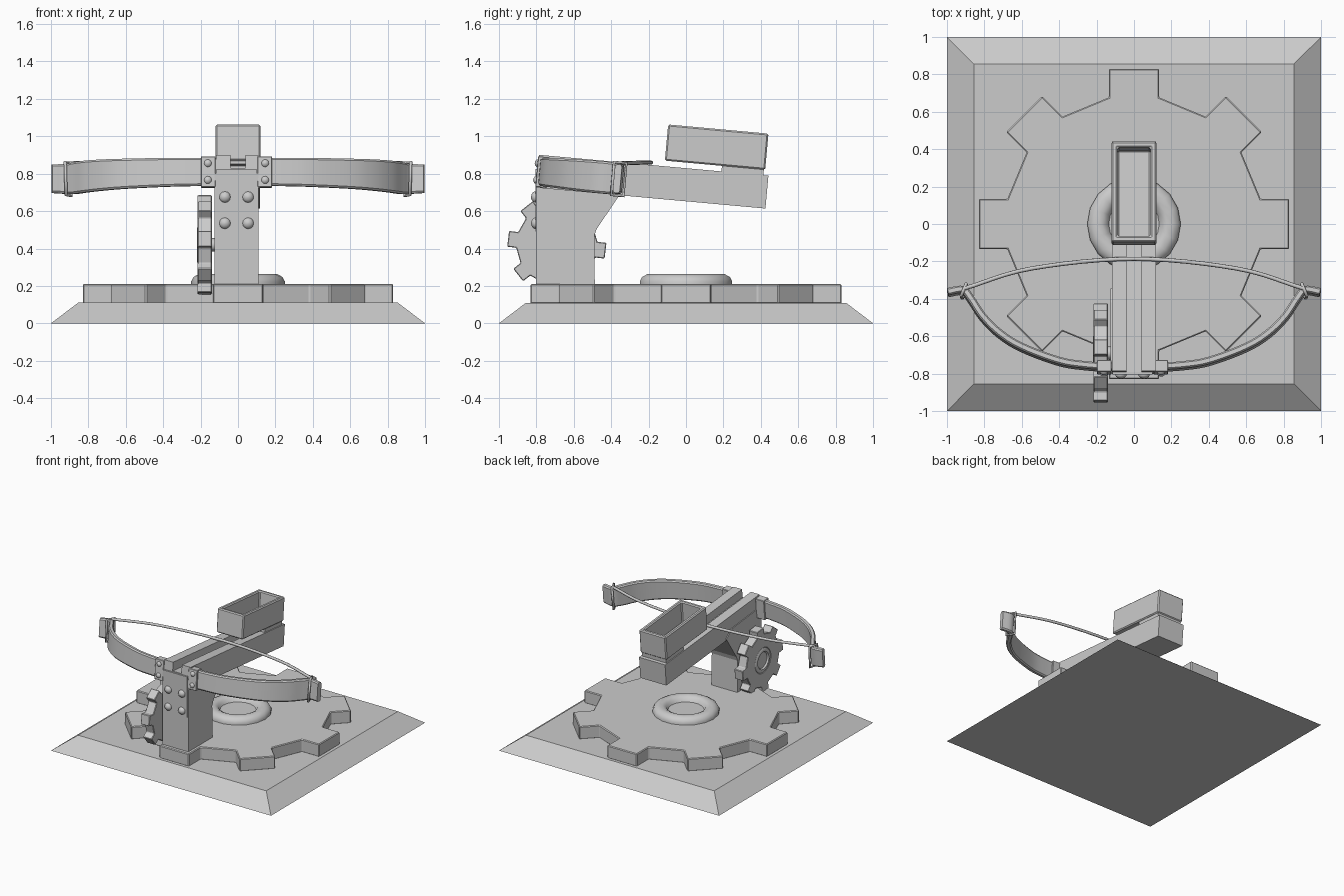
import bpy, bmesh
from math import sin, cos, pi, radians
from mathutils import Matrix, Vector

if "Cube" in bpy.data.objects:
    bpy.data.objects.remove(bpy.data.objects["Cube"])

# Tilted frame shared by the stock, bow and magazine
TILT = Matrix.Translation((0, -0.785, 0.81)) @ Matrix.Rotation(radians(-5.2), 4, 'X')
ID = Matrix()


def finish(ob, bevel=0, smooth=None):
    bpy.context.collection.objects.link(ob)
    if bevel:
        m = ob.modifiers.new("edge", 'BEVEL')
        m.width, m.segments, m.limit_method = bevel, 1, 'ANGLE'
    if smooth:
        bpy.ops.object.select_all(action='DESELECT')
        bpy.context.view_layer.objects.active = ob
        ob.select_set(True)
        bpy.ops.object.shade_smooth_by_angle(angle=radians(smooth))
    return ob


def loft(name, rings, mat=ID, bevel=0, smooth=None):
    """Bridge successive closed rings of points and cap both ends."""
    bm = bmesh.new()
    vs = [[bm.verts.new(mat @ Vector(p)) for p in r] for r in rings]
    n = len(vs[0])
    for a, b in zip(vs, vs[1:]):
        for i in range(n):
            j = (i + 1) % n
            bm.faces.new((a[i], a[j], b[j], b[i]))
    bm.faces.new(vs[0][::-1])
    bm.faces.new(vs[-1])
    bmesh.ops.recalc_face_normals(bm, faces=bm.faces)
    me = bpy.data.meshes.new(name)
    bm.to_mesh(me)
    bm.free()
    return finish(bpy.data.objects.new(name, me), bevel, smooth)


def rect(x0, x1, y0, y1, z):
    return [(x0, y0, z), (x1, y0, z), (x1, y1, z), (x0, y1, z)]


def box(name, x0, x1, y0, y1, z0, z1, mat=ID, bevel=0):
    return loft(name, [rect(x0, x1, y0, y1, z0), rect(x0, x1, y0, y1, z1)], mat, bevel)


def circle(r, z, n):
    return [(r * cos(2 * pi * i / n), r * sin(2 * pi * i / n), z) for i in range(n)]


def lathe(name, profile, n, mat=ID, smooth=40):
    return loft(name, [circle(r, z, n) for r, z in profile], mat, 0, smooth)


def gear(name, root, tip, h, mat=ID, recess=None, bevel=0.006):
    """Eight block teeth on alternate faces of a 16-sided disc."""
    a = pi / 16 * 2
    half, flat = root * sin(a / 2 * 1), root * cos(a / 2 * 1)
    half, flat = root * sin(radians(11.25)), root * cos(radians(11.25))
    outline, inner = [], []
    for k in range(8):
        t = k * pi / 4
        for x, y in ((flat, -half), (tip, -half), (tip, half), (flat, half)):
            outline.append((x * cos(t) - y * sin(t), x * sin(t) + y * cos(t)))
        for d in (-16.875, -5.625, 5.625, 16.875):
            inner.append((cos(t + radians(d)), sin(t + radians(d))))
    rings = [[(x, y, z) for x, y in outline] for z in (0, h)]
    if recess:
        r, depth = recess
        rings += [[(x * r, y * r, z) for x, y in inner] for z in (h, h - depth)]
    return loft(name, rings, mat, bevel)


def catmull(pts, steps=5):
    P = [Vector(p) for p in pts]
    P = [2 * P[0] - P[1]] + P + [2 * P[-1] - P[-2]]
    out = []
    for i in range(1, len(P) - 2):
        a, b, c, d = P[i - 1:i + 3]
        for s in range(steps):
            t = s / steps
            out.append(0.5 * (2 * b + (c - a) * t + (2 * a - 5 * b + 4 * c - d) * t * t
                              + (3 * b - a - 3 * c + d) * t ** 3))
    return out + [P[-2]]


def cord(name, pts, r, mat, cyclic=False):
    cu = bpy.data.curves.new(name, 'CURVE')
    cu.dimensions, cu.bevel_depth, cu.bevel_resolution = '3D', r, 2
    cu.use_fill_caps = True
    sp = cu.splines.new('POLY')
    sp.points.add(len(pts) - 1)
    for q, p in zip(sp.points, pts):
        q.co = (*(mat @ Vector(p)), 1)
    sp.use_cyclic_u = cyclic
    return finish(bpy.data.objects.new(name, cu))


def bolt(name, x, y, z, r, mat=ID):
    m = mat @ Matrix.Translation((x, y, z)) @ Matrix.Rotation(pi / 2, 4, 'X')
    lathe(name, [(r, -0.005), (r, 0.004), (r * 0.85, r * 0.4), (r * 0.5, r * 0.65), (r * 0.1, r * 0.75)], 12, m, 60)


# Base slab, toothed turntable and centre hub
loft("base", [rect(-1, 1, -1, 1, 0), rect(-0.855, 0.855, -0.855, 0.855, 0.11)])
gear("turntable", 0.69, 0.83, 0.105, Matrix.Translation((0, 0, 0.105)))
lathe("hub", [(0.25, 0.2), (0.25, 0.225), (0.238, 0.248), (0.21, 0.263), (0.175, 0.263),
              (0.15, 0.25), (0.135, 0.222)], 18)

# Post with flared back, front plate and bolts
CX = -0.008
side = [(-0.8, 0.2), (-0.8, 0.8), (-0.42, 0.76), (-0.345, 0.7), (-0.477, 0.505), (-0.49, 0.47), (-0.487, 0.2)]
loft("post", [[(x, y, z) for y, z in side] for x in (CX - 0.117, CX + 0.117)])
box("front_plate", CX - 0.108, CX + 0.108, -0.805, -0.78, 0.49, 0.825)
for sx in (-0.062, 0.062):
    for z in (0.535, 0.675):
        bolt("plate_bolt", CX + sx, -0.805, z, 0.03)

# Side gear and its axle
G = Matrix.Translation((-0.14, -0.69, 0.42)) @ Matrix.Rotation(-pi / 2, 4, 'Y')
gear("side_gear", 0.217, 0.262, 0.076, G @ Matrix.Rotation(radians(7), 4, 'Z'), (0.1, 0.012), 0.004)
lathe("side_gear_hub", [(0.1, 0.06), (0.1, 0.074), (0.09, 0.08), (0.072, 0.08), (0.064, 0.068)], 18, G)
lathe("axle", [(0.035, -0.04), (0.035, 0.01)], 12, G)

# Grooved stock
u = [(-0.118, -0.086), (0.118, -0.086), (0.118, 0.09), (0.04, 0.09), (0.04, 0.02),
     (-0.04, 0.02), (-0.04, 0.09), (-0.118, 0.09)]
loft("stock", [[(x, y, z) for x, z in u] for y in (-0.008, 0.97)], TILT)
box("stock_rear", -0.118, 0.118, 0.97, 1.222, -0.086, 0.09, TILT)

# Open magazine on its spacer
box("magazine_spacer", -0.11, 0.11, 0.97, 1.195, 0.08, 0.13, TILT)
loft("magazine", [rect(-0.12, 0.12, 0.664, 1.202, 0.12), rect(-0.12, 0.12, 0.664, 1.202, 0.314),
                  rect(-0.088, 0.088, 0.695, 1.17, 0.314), rect(-0.088, 0.088, 0.695, 1.17, 0.135)],
     TILT, 0.008)

# Bow limbs, brackets and string loops, mirrored; path is x, y, half height
path = catmull([(0.11, 0.018, 0.074), (0.25, 0.026, 0.075), (0.4, 0.05, 0.077), (0.6, 0.125, 0.08),
                (0.72, 0.2, 0.083), (0.81, 0.29, 0.085), (0.87, 0.38, 0.085), (0.915, 0.43, 0.08),
                (0.995, 0.42, 0.076)])
for s, tag in ((-1, "left"), (1, "right")):
    rings = []
    for i, p in enumerate(path):
        d = path[min(i + 1, len(path) - 1)] - path[max(i - 1, 0)]
        n = Vector((-d.y, d.x)).normalized()
        h, t = p.z, 0.019
        sec = [(-t, h - 0.01), (-t + 0.008, h), (t - 0.008, h), (t, h - 0.01),
               (t, 0.01 - h), (t - 0.008, -h), (-t + 0.008, -h), (-t, 0.01 - h)]
        rings.append([(s * (p.x + n.x * a), p.y + n.y * a, z + 0.001) for a, z in sec])
    loft("bow_limb_" + tag, rings, TILT, 0, 35)
    xa, xb = sorted((CX + s * 0.112, CX + s * 0.19))
    box("bow_bracket_" + tag, xa, xb, -0.012, 0.05, -0.082, 0.082, TILT, 0.003)
    for z in (-0.045, 0.045):
        bolt("bracket_bolt_" + tag, CX + s * 0.153, -0.012, z, 0.02, TILT)
    loop = [(s * (0.912 + dx), 0.43 + dy, dz) for dx, dy, dz in
            ((0.012, -0.035, 0.088), (-0.015, 0.03, 0.088), (-0.02, 0.03, -0.088), (0.007, -0.035, -0.088))]
    cord("string_loop_" + tag, loop, 0.009, TILT, True)

# Bowstring resting over the stock
cord("bowstring", catmull([(-0.905, 0.435, 0.085), (-0.55, 0.54, 0.098), (0, 0.592, 0.103),
                           (0.55, 0.54, 0.098), (0.905, 0.435, 0.085)], 6), 0.011, TILT)
